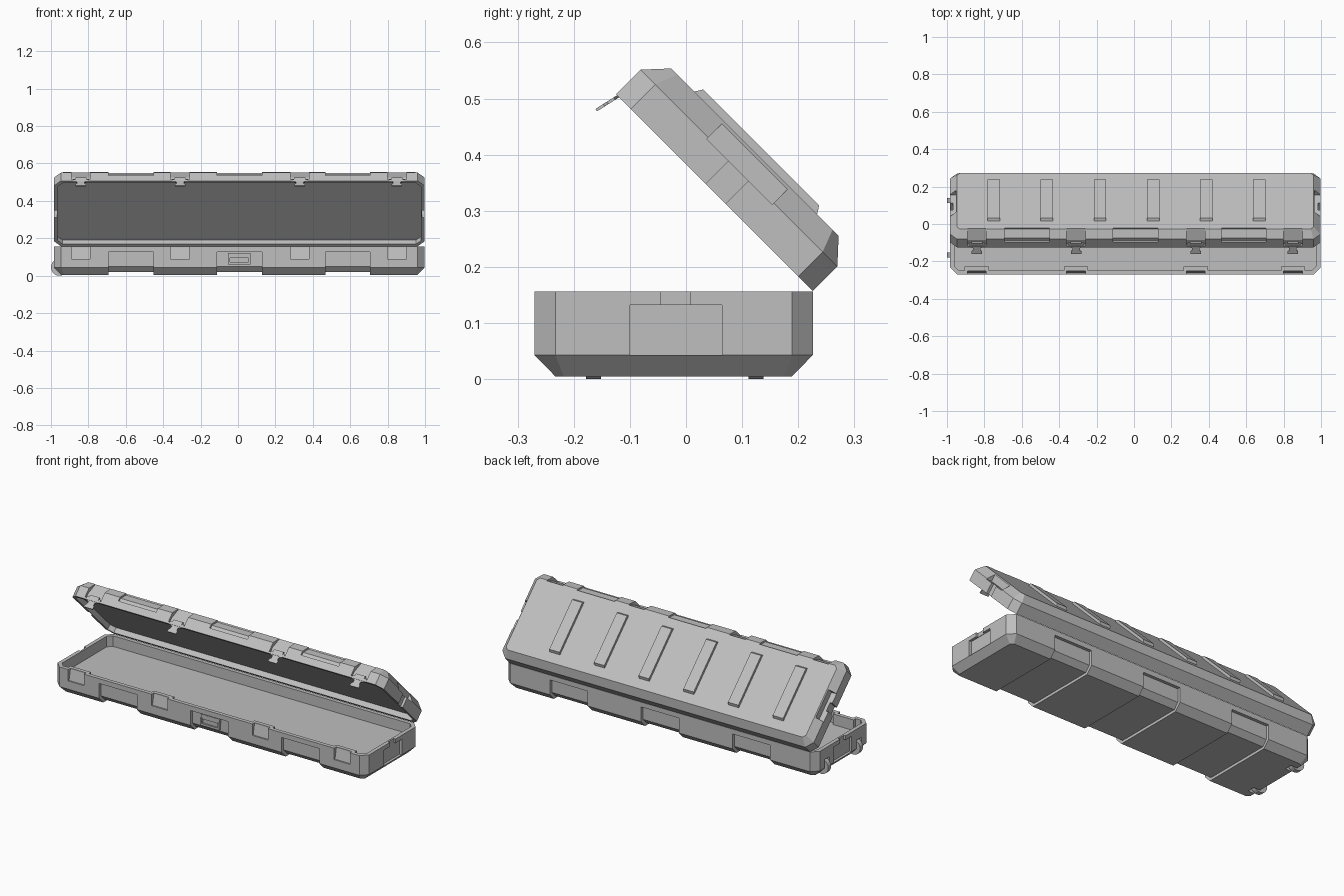
import bpy, bmesh, math
from mathutils import Matrix, Vector

old = bpy.data.objects.get("Cube")
if old:
    bpy.data.objects.remove(old, do_unlink=True)

grey = bpy.data.materials.new("case_grey")
grey.use_nodes = True
colour = (0.52, 0.52, 0.52, 1)
grey.diffuse_color = colour
grey.node_tree.nodes["Principled BSDF"].inputs["Base Color"].default_value = colour

CX, HALF = 0.007, 0.99          # case centre and half length
FRONT, BACK = -0.27, 0.226
BEVEL = 0.037
LATCHES = (-0.84, -0.31, 0.33, 0.85)
CHANNELS = (CX - 0.58, CX, CX + 0.58)
LID = Matrix.Translation((0, BACK, 0.157)) @ Matrix.Rotation(math.radians(-45), 4, "X")


def finish(name, bm):
    bmesh.ops.recalc_face_normals(bm, faces=bm.faces)
    mesh = bpy.data.meshes.new(name)
    bm.to_mesh(mesh)
    bm.free()
    mesh.materials.append(grey)
    obj = bpy.data.objects.new(name, mesh)
    bpy.context.collection.objects.link(obj)
    return obj


def tray(name, rings, front, back):
    """Loft of corner-cut rectangles, each given as (inset, height)."""
    bm = bmesh.new()
    loops = []
    for inset, z in rings:
        c = BEVEL - inset * (2 - math.sqrt(2))
        x0, x1 = CX - HALF + inset, CX + HALF - inset
        y0, y1 = front + inset, back - inset
        pts = [(x0 + c, y0), (x1 - c, y0), (x1, y0 + c), (x1, y1 - c),
               (x1 - c, y1), (x0 + c, y1), (x0, y1 - c), (x0, y0 + c)]
        loops.append([bm.verts.new((x, y, z)) for x, y in pts])
    for a, b in zip(loops, loops[1:]):
        for i in range(8):
            j = (i + 1) % 8
            bm.faces.new((a[i], a[j], b[j], b[i]))
    bm.faces.new(loops[0])
    bm.faces.new(loops[-1])
    return finish(name, bm)


def box(name, x, y, z):
    bm = bmesh.new()
    bmesh.ops.create_cube(bm, size=1)
    for v in bm.verts:
        v.co = [(r[0] + r[1]) / 2 + c * (r[1] - r[0]) for r, c in zip((x, y, z), v.co)]
    return finish(name, bm)


def prism(name, pts, offset):
    """Closed polygon of 3D points pushed along an offset."""
    bm = bmesh.new()
    face = bm.faces.new([bm.verts.new(p) for p in pts])
    ext = bmesh.ops.extrude_face_region(bm, geom=[face])["geom"]
    bmesh.ops.translate(bm, vec=offset, verts=[e for e in ext if isinstance(e, bmesh.types.BMVert)])
    return finish(name, bm)


def across(name, x, half, yz):
    return prism(name, [(x - half, y, z) for y, z in yz], (2 * half, 0, 0))


def cut(obj, cutter):
    mod = obj.modifiers.new("cut", "BOOLEAN")
    mod.operation, mod.solver, mod.object = "DIFFERENCE", "EXACT", cutter
    graph = bpy.context.evaluated_depsgraph_get()
    mesh = bpy.data.meshes.new_from_object(obj.evaluated_get(graph))
    obj.modifiers.clear()
    obj.data = mesh
    bpy.data.objects.remove(cutter, do_unlink=True)


def end_box(side, depth, y, z):
    wall = CX + side * HALF
    return box("end_cutter", sorted((wall - side * depth, wall + side * 0.05)), y, z)


# Base tray with its cavity
base = tray("base", [(BEVEL, 0.005), (0, 0.043), (0, 0.156)], FRONT, BACK)
cut(base, tray("cavity", [(0.022, 0.095), (0.022, 0.2)], FRONT, BACK))

# Channels wrapping the front, underside and back of the base
for x in CHANNELS:
    cut(base, across("channel", x, 0.12, [
        (-0.3, 0.128), (-0.3, -0.05), (0.26, -0.05), (0.26, 0.128), (0.208, 0.128),
        (0.208, 0.05), (0.18, 0.02), (-0.224, 0.02), (-0.252, 0.05), (-0.252, 0.128)]))

# Catch pockets in the front wall, backed by thicker wall blocks
for x in LATCHES:
    cut(base, across("catch_pocket", x, 0.05, [
        (-0.3, 0.2), (-0.25, 0.2), (-0.25, 0.15), (-0.262, 0.09), (-0.3, 0.09)]))
    box("catch_block", (x - 0.065, x + 0.065), (-0.249, -0.228), (0.09, 0.156))

# T-shaped recesses at both ends of the base
for side in (-1, 1):
    cut(base, end_box(side, 0.015, (-0.10, 0.064), (0.043, 0.132)))
    cut(base, end_box(side, 0.012, (-0.045, 0.007), (0.12, 0.2)))

# Wheels in pockets at the right end
for y in (-0.165, 0.125):
    cut(base, box("wheel_pocket", (-1.1, -0.905), (y - 0.022, y + 0.022), (-0.05, 0.092)))
    bm = bmesh.new()
    bmesh.ops.create_cone(bm, cap_ends=True, segments=20, radius1=0.045, radius2=0.045, depth=0.027)
    bmesh.ops.transform(bm, verts=bm.verts, matrix=Matrix.Translation((-0.955, y, 0.045))
                        @ Matrix.Rotation(math.pi / 2, 4, "X"))
    finish("wheel", bm)

# Front carry handle in the middle channel
box("handle_mount", (CX - 0.06, CX + 0.06), (-0.262, -0.248), (0.095, 0.122))
box("handle_grip", (CX - 0.06, CX + 0.06), (-0.268, -0.258), (0.06, 0.072))
for s in (-1, 1):
    x = CX + s * 0.055
    box("handle_arm", (x - 0.005, x + 0.005), (-0.268, -0.256), (0.06, 0.1))

# Lid, made closed with the hinge at its origin and then swung open
depth = BACK - FRONT
lid = tray("lid", [(0, 0), (0, 0.062), (BEVEL, 0.102)], -depth, 0)
cut(lid, tray("lid_cavity", [(0.018, -0.05), (0.018, 0.03)], -depth, 0))
lid_parts = [lid]

for x in CHANNELS:
    cut(lid, across("lid_channel", x, 0.12, [
        (-0.53, 0.04), (-0.486, 0.04), (-0.486, 0.06), (-0.452, 0.094),
        (-0.452, 0.14), (-0.53, 0.14)]))

for side in (-1, 1):
    cut(lid, end_box(side, 0.032, (-0.325, -0.16), (0.058, 0.15)))
    cut(lid, end_box(side, 0.014, (-0.27, -0.22), (-0.05, 0.07)))

# Latches hanging from pockets in the lid's front edge
for x in LATCHES:
    cut(lid, across("latch_pocket", x, 0.05, [
        (-0.53, 0.01), (-0.481, 0.01), (-0.481, 0.04), (-0.452, 0.108),
        (-0.452, 0.14), (-0.53, 0.14)]))
    lid_parts.append(box("latch_hinge", (x - 0.03, x + 0.03), (-0.492, -0.475), (0.008, 0.03)))
    half = [(0.043, 0), (0.043, 0.02), (0.02, 0.028), (0.02, 0.042), (0.028, 0.05), (0.028, 0.066)]
    outline = half + [(-w, d) for w, d in reversed(half)]
    lid_parts.append(prism("latch", [(x + w, -0.484 - 0.218 * d, 0.019 - 0.976 * d)
                                     for w, d in outline], (0, -0.005, 0.001)))

# Raised ribs on the lid's outer face
for i in range(6):
    x = -0.75 + i * 0.284
    lid_parts.append(across("lid_rib", x, 0.033, [
        (-0.402, 0.1), (-0.392, 0.116), (-0.1, 0.116), (-0.09, 0.1)]))

for part in lid_parts:
    part.data.transform(LID)
